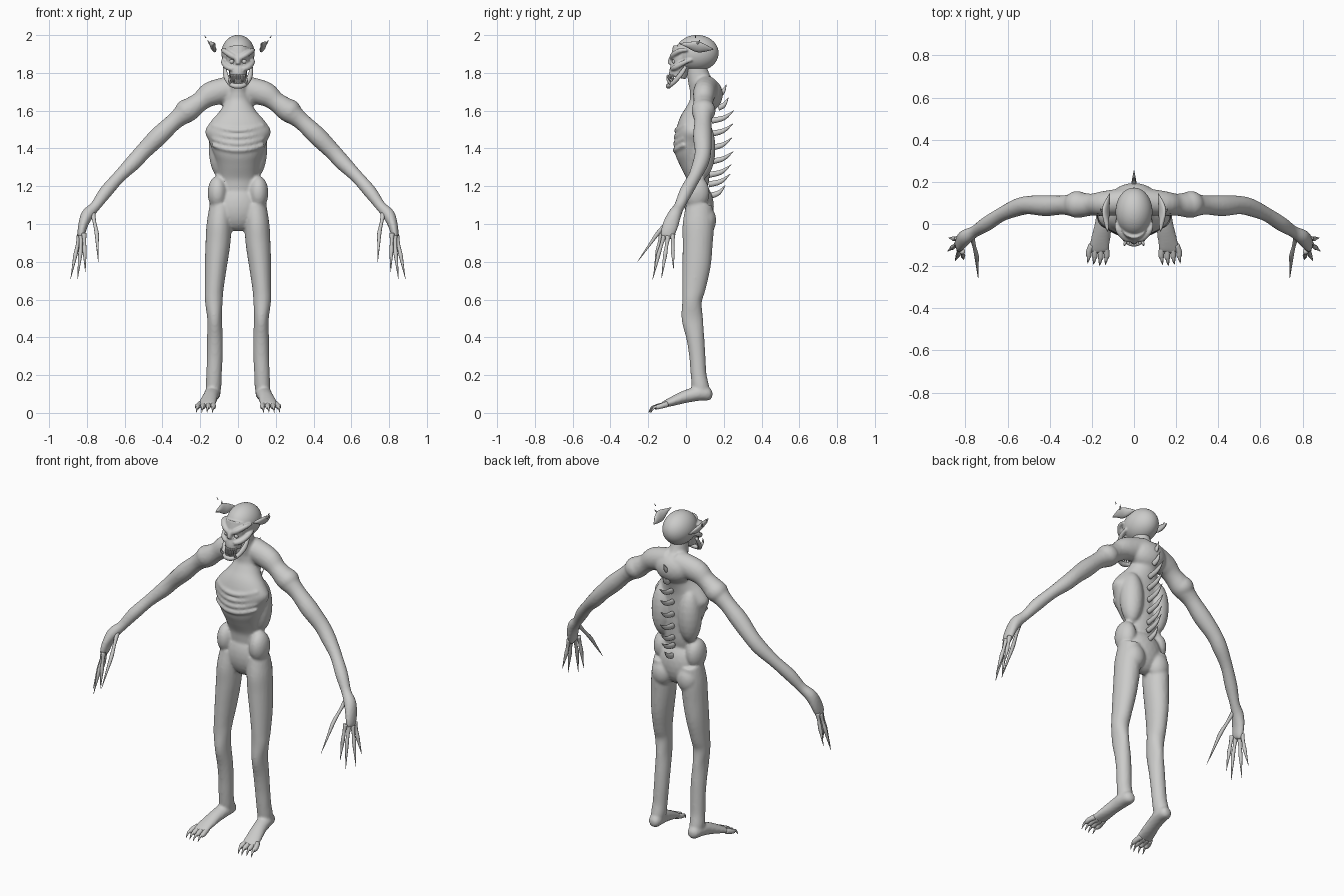
import bpy, bmesh, math
from mathutils import Vector, Matrix

skin = bpy.data.materials.new("pale_grey")
skin.diffuse_color = (0.6, 0.6, 0.59, 1)


def catmull(a, b, c, d, t):
    return [0.5 * (2 * q + (r - p) * t + (2 * p - 5 * q + 4 * r - s) * t * t
                   + (3 * q - p - 3 * r + s) * t ** 3) for p, q, r, s in zip(a, b, c, d)]


def loft(bm, pts, ref=(0, 1, 0), side=1, n=20, steps=4):
    """Smooth tube through (x, y, z, radius_u, radius_v) points; side=-1 mirrors it."""
    p = [(q[0] * side, *q[1:4], q[4] if len(q) > 4 else q[3]) for q in pts]
    p = [p[0]] + p + [p[-1]]
    path = []
    for i in range(1, len(p) - 2):
        path += [catmull(*p[i - 1:i + 3], k / steps) for k in range(steps)]
    path.append(p[-1])
    rings = []
    for i, q in enumerate(path):
        a, b = path[max(i - 1, 0)], path[min(i + 1, len(path) - 1)]
        t = (Vector(b[:3]) - Vector(a[:3])).normalized()
        u = Vector(ref).cross(t).normalized()
        v = t.cross(u)
        rings.append([bm.verts.new(Vector(q[:3])
                      + u * max(q[3], .0008) * math.cos(2 * math.pi * k / n)
                      + v * max(q[4], .0008) * math.sin(2 * math.pi * k / n)) for k in range(n)])
    for r, s in zip(rings, rings[1:]):
        for k in range(n):
            bm.faces.new((r[k], r[(k + 1) % n], s[(k + 1) % n], s[k]))
    bm.faces.new(rings[0])
    bm.faces.new(rings[-1])


def ball(bm, c, r, tilt=0, sub=3):
    m = Matrix.Translation(c) @ Matrix.Rotation(tilt, 4, 'Y') @ Matrix.Diagonal((*r, 1))
    bmesh.ops.create_icosphere(bm, subdivisions=sub, radius=1, matrix=m)


def finish(name, bm, voxel=0, smooth=4):
    bmesh.ops.recalc_face_normals(bm, faces=bm.faces[:])
    me = bpy.data.meshes.new(name)
    bm.to_mesh(me)
    bm.free()
    me.materials.append(skin)
    me.polygons.foreach_set("use_smooth", [True] * len(me.polygons))
    ob = bpy.data.objects.new(name, me)
    bpy.context.collection.objects.link(ob)
    if voxel:
        m = ob.modifiers.new("fuse", 'REMESH')
        m.mode, m.voxel_size, m.use_smooth_shade = 'VOXEL', voxel, True
        m = ob.modifiers.new("soften", 'SMOOTH')
        m.factor, m.iterations = 0.5, smooth
    return ob


# ---- body: torso, pelvis, limbs fused into one skin
bm = bmesh.new()
# (z, half width, front y, back y)
torso = [(1.1, .085, .02, .11), (1.18, .088, .01, .11), (1.25, .1, 0, .125),
         (1.33, .115, -.035, .13), (1.39, .135, -.06, .13), (1.44, .155, -.058, .13),
         (1.49, .174, -.052, .13), (1.54, .145, -.035, .135), (1.59, .1, -.005, .145),
         (1.64, .072, .018, .16), (1.7, .058, .02, .17), (1.77, .05, .008, .13),
         (1.86, .045, 0, .1)]
loft(bm, [(0, (f + b) / 2, z, w, (b - f) / 2) for z, w, f, b in torso], n=32)
ball(bm, (0, .115, 1.685), (.115, .08, .09))            # upper back hump
ball(bm, (0, .07, 1.09), (.125, .078, .13))             # pelvis
for s in (1, -1):
    ball(bm, (s * .09, .088, 1.4), (.065, .068, .16))   # back muscle
    ball(bm, (s * .108, .055, 1.165), (.053, .07, .09)) # hip
    ball(bm, (s * .085, .1, 1.02), (.065, .06, .08))    # buttock
    ball(bm, (s * .27, .093, 1.6), (.064, .064, .062))  # shoulder
    for z in (1.39, 1.425, 1.46, 1.495):                # ribs
        loft(bm, [(x, -.062 + 2.9 * x * x + (z - 1.39) * .08, z + 1.6 * x * x, .011)
                  for x in (-.01, .03, .07, .11, .135)], ref=(0, 0, 1), side=s, n=10)
    loft(bm, [(.02, .11, 1.72, .068, .065), (.14, .097, 1.69, .066, .06),
              (.2, .092, 1.648, .052), (.265, .09, 1.6, .06), (.335, .09, 1.545, .046),
              (.42, .087, 1.465, .05), (.5, .09, 1.385, .044), (.555, .078, 1.325, .042),
              (.63, .045, 1.25, .034), (.7, 0, 1.17, .035), (.755, -.035, 1.095, .028),
              (.797, -.06, 1.05, .033, .036), (.82, -.082, .995, .026, .042),
              (.83, -.098, .945, .02, .038), (.832, -.104, .925, .012, .03)], side=s)
    loft(bm, [(.09, .07, 1.1, .06, .07), (.1, .065, 1, .066, .083),
              (.106, .062, .9, .066, .08), (.117, .056, .78, .059, .075),
              (.126, .042, .66, .05, .062), (.128, .032, .59, .047, .052),
              (.124, .033, .5, .039, .057), (.122, .049, .4, .042, .048),
              (.123, .06, .3, .042, .043), (.127, .067, .2, .041, .042),
              (.13, .078, .13, .041, .045), (.13, .085, .085, .03, .03)], side=s)
    loft(bm, [(.13, .14, .1, .014), (.13, .122, .1, .034), (.135, .07, .102, .042, .038),
              (.145, 0, .087, .041, .034), (.158, -.07, .062, .046, .025),
              (.167, -.12, .043, .048, .016), (.168, -.135, .038, .04, .01)],
         ref=(0, 0, 1), side=s)
finish("body", bm, .008, 5)

# ---- fingers and thumb
bm = bmesh.new()
fingers = [((.838, -.07, .945), (.855, -.07, .86), (.88, -.066, .76)),
           ((.84, -.095, .935), (.86, -.11, .84), (.886, -.13, .71)),
           ((.83, -.115, .94), (.835, -.145, .84), (.85, -.177, .705)),
           ((.815, -.13, .95), (.812, -.15, .86), (.808, -.17, .745)),
           ((.77, -.06, 1.06), (.748, -.15, .95), (.74, -.257, .8))]
for s in (1, -1):
    for a, b, c in fingers:
        loft(bm, [(*a, .014), (*Vector(a).lerp(b, .5), .009), (*b, .011),
                  (*Vector(b).lerp(c, .4), .007), (*c, .0008)], side=s, n=10)
finish("fingers", bm)

# ---- toes and their claws
toes, claws = bmesh.new(), bmesh.new()
for s in (1, -1):
    for i in range(4):
        x = .13 + .028 * i
        y = -.165 + .006 * abs(i - 1)
        loft(toes, [(.137 + .021 * i, -.1, .046, .016), (x, y + .02, .036, .014),
                    (x, y, .03, .012), (x, y - .01, .028, .004)],
             ref=(0, 0, 1), side=s, n=10)
        loft(claws, [(x, y + .01, .035, .009), (x + .003, y - .015, .028, .007),
                     (x + .006, y - .034, .001, .0008)], ref=(1, 0, 0), side=s, n=8)
finish("toes", toes)
finish("toe_claws", claws)

# ---- row of spines down the back
bm = bmesh.new()
spines = [(1.7, .17, .215), (1.63, .17, .225), (1.562, .135, .255), (1.492, .125, .25),
          (1.418, .125, .245), (1.345, .125, .252), (1.275, .12, .24),
          (1.225, .12, .235), (1.165, .13, .208)]
for z, y0, y1 in spines:
    d = y1 - y0
    loft(bm, [(0, y0, z - .015, .013, .017), (0, y0 + d * .55, z, .011, .013),
              (0, y1, z + .04, .0008)], ref=(0, 0, 1), n=10)
finish("back_spines", bm)

# ---- head: skull, snout, brows and cheekbones
bm = bmesh.new()
ball(bm, (0, .058, 1.905), (.088, .115, .096), sub=4)
loft(bm, [(0, -.01, 1.93, .06, .06), (0, -.025, 1.88, .062, .055),
          (0, -.03, 1.84, .055, .05), (0, -.04, 1.8, .045, .05), (0, -.045, 1.775, .04, .045)])
loft(bm, [(0, -.06, 1.9, .014), (0, -.08, 1.87, .014), (0, -.085, 1.845, .012)], ref=(1, 0, 0))
for s in (1, -1):
    loft(bm, [(0, -.075, 1.872, .012), (.04, -.068, 1.895, .015), (.075, -.03, 1.918, .013),
              (.085, .01, 1.92, .006)], ref=(0, 0, 1), side=s)
    loft(bm, [(.025, -.075, 1.82, .011), (.055, -.055, 1.83, .015), (.077, -.01, 1.855, .013),
              (.078, .03, 1.87, .008)], ref=(0, 0, 1), side=s)
head = finish("head", bm, .005, 4)

# eye sockets cut into the head, with small eyes inside
bm, eyes = bmesh.new(), bmesh.new()
for s in (1, -1):
    ball(bm, (s * .033, -.083, 1.86), (.018, .026, .015), s * -.3)
    ball(eyes, (s * .033, -.062, 1.86), (.012, .012, .012))
cutter = finish("socket_cutter", bm)
cutter.hide_render = True
cutter.hide_set(True)
finish("eyes", eyes)
cut = head.modifiers.new("sockets", 'BOOLEAN')
cut.operation, cut.object = 'DIFFERENCE', cutter

# ---- lower jaw, teeth and tusks
bm = bmesh.new()
jaw = [(.07, 0, 1.835, .008), (.066, -.03, 1.79, .011, .014), (.048, -.065, 1.75, .011, .012),
       (.026, -.088, 1.733, .012)]
loft(bm, jaw + [(0, -.093, 1.73, .014)] + [(-q[0], *q[1:]) for q in jaw[::-1]], ref=(0, .5, 1))
finish("lower_jaw", bm)
bm = bmesh.new()
for i in range(9):
    a = (i - 4) / 4 * 1.15
    x, y = .037 * math.sin(a), -.05 - .043 * math.cos(a)
    loft(bm, [(x, y, 1.79, .005), (x, y - .002, 1.755, .0035)], n=8)
    loft(bm, [(x, y, 1.735, .005), (x, y - .002, 1.758, .003)], n=8)
for s in (1, -1):
    loft(bm, [(.04, -.082, 1.74, .007), (.045, -.098, 1.765, .006), (.042, -.1, 1.79, .0008)],
         side=s, n=8)
finish("teeth", bm)

# ---- swept ears with a loose pointed tip
bm = bmesh.new()
for s in (1, -1):
    loft(bm, [(.125, -.035, 1.955, .002), (.13, 0, 1.95, .011, .012), (.134, .05, 1.94, .012, .03),
              (.13, .09, 1.932, .012, .025), (.115, .145, 1.925, .002)],
         ref=(.5 * s, 0, 1), side=s, n=14)
    loft(bm, [(.15, .06, 1.955, .006), (.158, .07, 1.968, .003), (.16, .072, 1.975, .0008)],
         side=s, n=8)
    loft(bm, [(.17, .05, 1.985, .003), (.178, .05, 2.0, .0008)], side=s, n=8)
finish("ears", bm)
